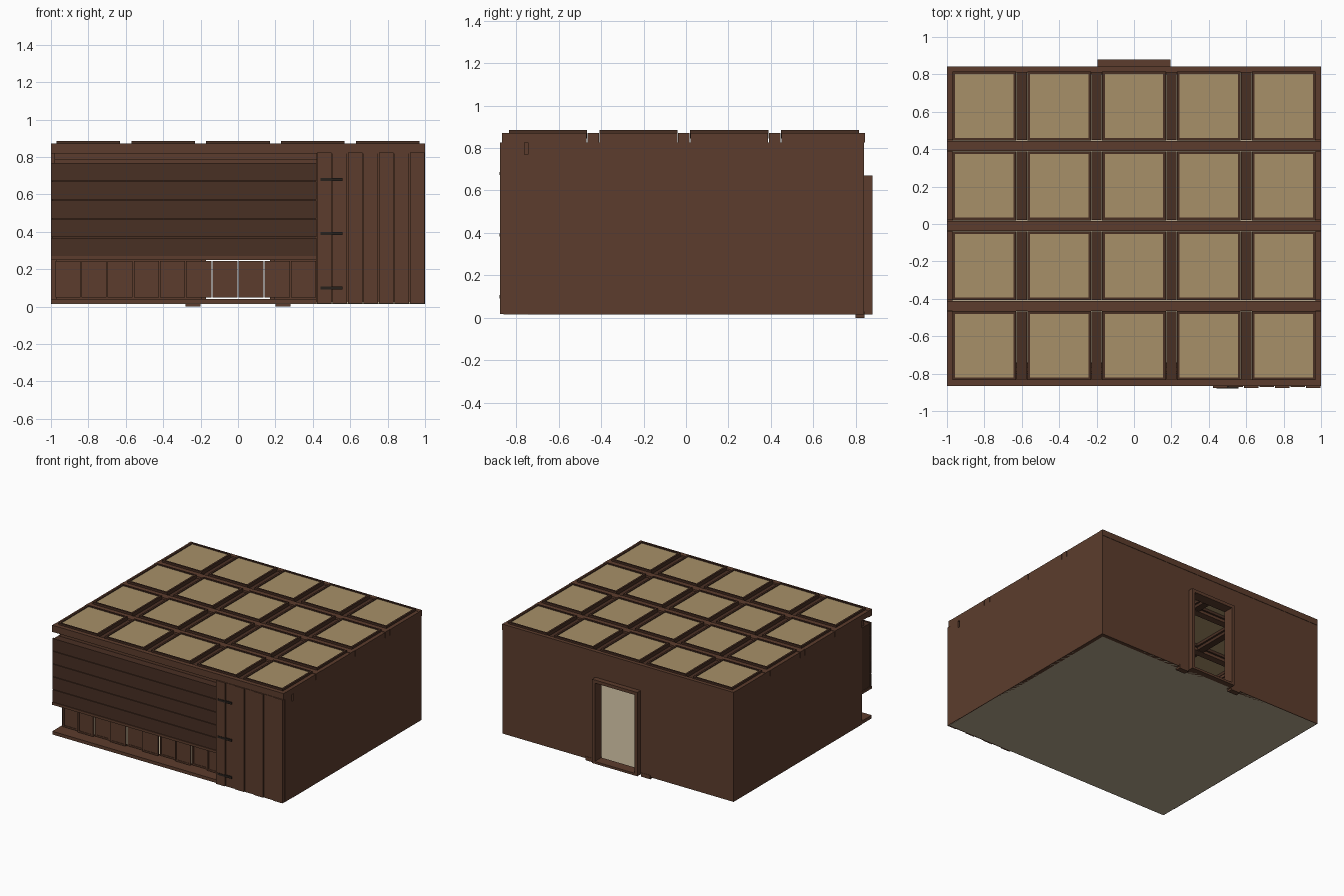
import bpy, bmesh

if "Cube" in bpy.data.objects:
    bpy.data.objects.remove(bpy.data.objects["Cube"])


def material(name, rgb):
    m = bpy.data.materials.new(name)
    m.diffuse_color = (*rgb, 1)
    m.use_nodes = True
    m.node_tree.nodes["Principled BSDF"].inputs["Base Color"].default_value = m.diffuse_color
    return m


WOOD = material("wood", (0.107, 0.046, 0.026))
DARK = material("dark_wood", (0.066, 0.029, 0.017))
IRON = material("iron", (0.02, 0.015, 0.012))
PANEL = material("ceiling_panel", (0.39, 0.28, 0.14))
MAT = material("floor_mat", (0.46, 0.39, 0.27))


def boxes(name, items, mat):
    """One object made of boxes given as (x0, x1, y0, y1, z0, z1)."""
    bm = bmesh.new()
    for x0, x1, y0, y1, z0, z1 in items:
        vs = bmesh.ops.create_cube(bm, size=1)["verts"]
        for v in vs:
            v.co.x = x1 if v.co.x > 0 else x0
            v.co.y = y1 if v.co.y > 0 else y0
            v.co.z = z1 if v.co.z > 0 else z0
    me = bpy.data.meshes.new(name)
    bm.to_mesh(me)
    bm.free()
    me.materials.append(mat)
    ob = bpy.data.objects.new(name, me)
    bpy.context.collection.objects.link(ob)
    return ob


def ring(x0, x1, y0, y1, z0, z1, w):
    """Four boxes forming a flat rectangular frame of width w."""
    return [(x0, x1, y0, y0 + w, z0, z1), (x0, x1, y1 - w, y1, z0, z1),
            (x0, x0 + w, y0 + w, y1 - w, z0, z1), (x1 - w, x1, y0 + w, y1 - w, z0, z1)]


def upright_ring(x0, x1, y0, y1, z0, z1, w):
    """Four boxes forming a frame standing in the xz plane."""
    return [(x0, x1, y0, y1, z0, z0 + w), (x0, x1, y0, y1, z1 - w, z1),
            (x0, x0 + w, y0, y1, z0 + w, z1 - w), (x1 - w, x1, y0, y1, z0 + w, z1 - w)]


# Floor and front sill
boxes("floor", [(-0.995, 0.995, -0.86, 0.835, 0.015, 0.025)], MAT)
boxes("front_sill", [(-1, 0.42, -0.865, -0.74, 0.017, 0.042)], WOOD)

# Side walls and the back wall around its doorway
for side, s in (("left", -1), ("right", 1)):
    a, b = sorted((s * 0.97, s))
    boxes(side + "_wall", [(a, b, -0.745, 0.84, 0.015, 0.825)], WOOD)
boxes("back_wall", [(-0.97, -0.18, 0.81, 0.84, 0.015, 0.825),
                    (0.18, 0.97, 0.81, 0.84, 0.015, 0.825),
                    (-0.18, 0.18, 0.81, 0.84, 0.65, 0.825)], WOOD)

# Back doorway trim, threshold and feet
boxes("doorway_trim", [(-0.195, -0.172, 0.80, 0.88, 0.015, 0.67),
                       (0.172, 0.195, 0.80, 0.88, 0.015, 0.67),
                       (-0.172, 0.172, 0.80, 0.88, 0.645, 0.67),
                       (-0.172, 0.172, 0.80, 0.88, 0.015, 0.033)], WOOD)
boxes("doorway_feet", [(s * 0.24 - 0.04, s * 0.24 + 0.04, 0.80, 0.842, 0, 0.03)
                       for s in (-1, 1)], WOOD)

# Upper front wall of horizontal planks with a backing
boxes("upper_front_backing", [(-0.995, 0.42, -0.855, -0.745, 0.27, 0.765)], DARK)
n, z0, z1 = 5, 0.27, 0.77
h = (z1 - z0) / n
boxes("upper_front_planks", [(-1, 0.42, -0.865, -0.85, z0 + i * h + 0.002, z0 + (i + 1) * h - 0.002)
                             for i in range(n)], DARK)
boxes("upper_front_rails", [(-1, 0.42, -0.867, -0.745, 0.25, 0.27),
                            (-0.98, 0.42, -0.80, -0.765, 0.765, 0.79),
                            (-0.98, 0.42, -0.79, -0.765, 0.79, 0.825)], WOOD)

# Low strip of sliding panels, alternating in two tracks
frames, panes = [], []
for i in range(10):
    x = -0.98 + i * 0.14
    y = -0.785 if i % 2 else -0.77
    frames += upright_ring(x + 0.003, x + 0.137, y, y + 0.014, 0.048, 0.245, 0.012)
    panes.append((x + 0.014, x + 0.126, y + 0.004, y + 0.01, 0.059, 0.234))
boxes("sliding_panel_frames", frames, WOOD)
boxes("sliding_panel_panes", panes, WOOD)

# Plank entrance section at the right of the front
w = 0.58 / 7
boxes("entrance_planks", [(0.42 + i * w + 0.002, 0.42 + (i + 1) * w - 0.002,
                           -0.877 + 0.006 * (i % 2), -0.85, 0.017, 0.825) for i in range(7)], WOOD)
boxes("entrance_backing", [(0.425, 0.998, -0.86, -0.84, 0.02, 0.822),
                           (0.42, 0.45, -0.85, -0.745, 0.02, 0.825),
                           (0.97, 1, -0.85, -0.76, 0.017, 0.825),
                           (0.97, 1, -0.76, -0.745, 0.017, 0.77)], WOOD)
boxes("entrance_hinges", [(0.44, 0.56, -0.88, -0.865, z - 0.008, z + 0.008)
                          for z in (0.10, 0.39, 0.68)], IRON)

# Roof lattice: long beams, end beams and lower cross beams
XS = [-0.8 + 0.4 * i for i in range(5)]
YS = [-0.65 + 0.427 * j for j in range(4)]
beams_y = [-0.438, -0.01, 0.418]
boxes("long_beams", [(-1, 1, y - 0.027, y + 0.027, 0.825, 0.872) for y in beams_y]
      + [(-1, 1, -0.867, -0.83, 0.82, 0.872), (-1, 1, 0.81, 0.843, 0.825, 0.872)], WOOD)
edges = [-0.83] + [e for y in beams_y for e in (y - 0.031, y + 0.031)] + [0.81]
spans = list(zip(edges[::2], edges[1::2]))
boxes("end_beams", [(min(s * 0.96, s), max(s * 0.96, s), a, b, 0.825, 0.87)
                    for s in (-1, 1) for a, b in spans], WOOD)
boxes("cross_beams", [(x + 0.173, x + 0.227, a, b, 0.825, 0.86)
                      for x in XS[:-1] for a, b in spans], DARK)

# Coffer frames and tan panels
rims, tans = [], []
for x in XS:
    for y in YS:
        rims += ring(x - 0.17, x + 0.17, y - 0.184, y + 0.184, 0.845, 0.886, 0.014)
        tans.append((x - 0.157, x + 0.157, y - 0.171, y + 0.171, 0.866, 0.88))
boxes("coffer_frames", rims, DARK)
boxes("coffer_panels", tans, PANEL)
